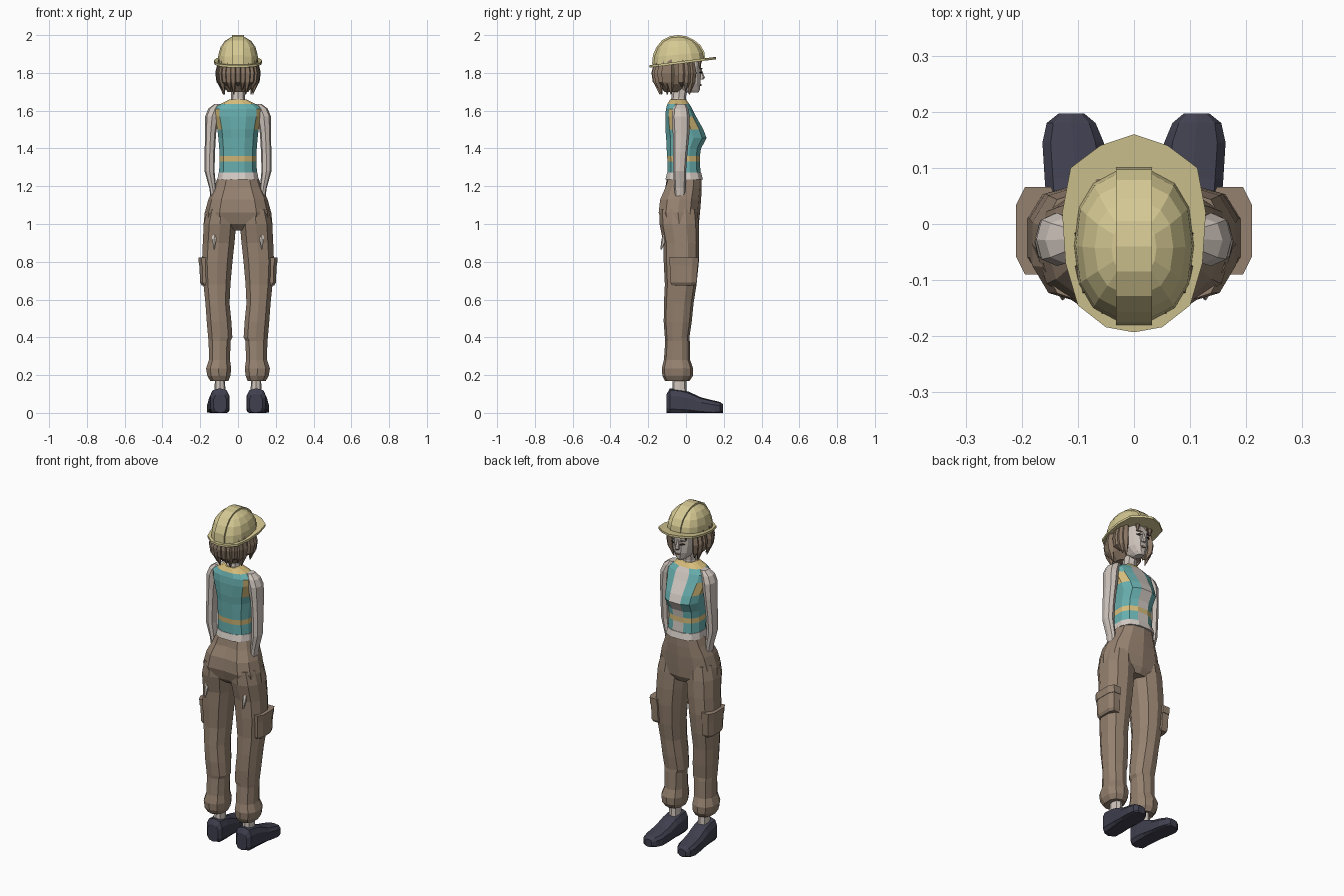
import bpy
import bmesh
from math import sin, cos, pi, copysign, radians
from mathutils import Vector

default_cube = bpy.data.objects.get("Cube")
if default_cube:
    bpy.data.objects.remove(default_cube, do_unlink=True)


def make_material(name, red, green, blue):
    material = bpy.data.materials.new(name)
    material.use_nodes = True
    colour = (red, green, blue, 1)
    material.diffuse_color = colour
    shader = material.node_tree.nodes["Principled BSDF"]
    shader.inputs["Base Color"].default_value = colour
    return material


skin = make_material("pale skin", .62, .55, .50)
shirt = make_material("white shirt", .66, .60, .56)
teal = make_material("teal vest", .14, .43, .43)
trim = make_material("vest yellow trim", .68, .51, .2)
brown = make_material("brown trousers", .30, .22, .16)
navy = make_material("dark navy shoes", .05, .05, .078)
hair_brown = make_material("brown hair", .25, .18, .125)
straw = make_material("straw yellow helmet", .66, .58, .29)
dark = make_material("dark eye", .04, .03, .025)
lip = make_material("lip", .36, .22, .19)


def finish(name, bm, materials, rule=None):
    """Turn a bmesh into a flat shaded object, colouring faces by the rule."""
    bmesh.ops.recalc_face_normals(bm, faces=bm.faces)
    bm.normal_update()
    if rule:
        for face in bm.faces:
            face.material_index = rule(face.calc_center_median(), face.normal)
    mesh = bpy.data.meshes.new(name)
    bm.to_mesh(mesh)
    bm.free()
    for material in materials:
        mesh.materials.append(material)
    item = bpy.data.objects.new(name, mesh)
    bpy.context.collection.objects.link(item)
    return item


def spow(value, power):
    return copysign(abs(value) ** power, value)


def loft(name, rows, materials, sides=10, power=.85, turn=0, side=1,
         along_y=False, rule=None, adjust=None):
    """Skin rings given as (height, x low, x high, depth low, depth high)."""
    bm = bmesh.new()
    rings = []
    for level, a, b, c, d in rows:
        ring = []
        for k in range(sides):
            angle = 2 * pi * (k + turn) / sides
            x = (a + b) / 2 + (b - a) / 2 * spow(sin(angle), power)
            y = (c + d) / 2 + (d - c) / 2 * spow(cos(angle), power)
            point = Vector((x * side, level, y) if along_y else (x * side, y, level))
            ring.append(bm.verts.new(adjust(point) if adjust else point))
        rings.append(ring)
    for low, high in zip(rings, rings[1:]):
        for k in range(sides):
            j = (k + 1) % sides
            bm.faces.new((low[k], low[j], high[j], high[k]))
    bm.faces.new(rings[0])
    bm.faces.new(rings[-1])
    return finish(name, bm, materials, rule)


def centred(rows):
    return [(z, -w, w, back, front) for z, w, back, front in rows]


def prism(name, outline, offset, material):
    """Close an outline swept by an offset vector."""
    bm = bmesh.new()
    face = bm.faces.new([bm.verts.new(p) for p in outline])
    swept = bmesh.ops.extrude_face_region(bm, geom=[face])
    moved = [v for v in swept["geom"] if isinstance(v, bmesh.types.BMVert)]
    bmesh.ops.translate(bm, verts=moved, vec=offset)
    return finish(name, bm, [material])


# Vest with open front strip, waist band, armhole and neck trim
def vest_colour(centre, normal):
    if centre.z > 1.63 or 1.33 < centre.z < 1.36:
        return 1
    if centre.z > 1.49 and abs(normal.x) > .75:
        return 1
    if abs(centre.x) < .02 and centre.y > 0:
        return 2
    return 0


loft("vest", centred([
    (1.26, .104, -.1, .08), (1.33, .1, -.1, .076), (1.36, .1, -.103, .076),
    (1.4, .102, -.105, .082), (1.455, .107, -.108, .112), (1.5, .112, -.112, .095),
    (1.57, .128, -.112, .055), (1.61, .13, -.108, .035), (1.635, .095, -.1, .02),
    (1.66, .045, -.085, 0)]),
    [teal, trim, shirt], sides=12, power=.8, turn=.5, rule=vest_colour)
loft("shirt_hem", centred([(1.235, .112, -.112, .092), (1.272, .106, -.103, .083)]),
     [shirt], sides=12, power=.8, turn=.5)
loft("neck", centred([(1.63, .045, -.085, .005), (1.67, .036, -.077, 0),
                      (1.74, .036, -.07, .01)]), [skin], sides=8)


# Trouser hips with a rear centre crease
def crease(point):
    if abs(point.x) < .001 and point.y < -.1 and point.z < 1.2:
        point.y += .02
    return point


loft("trouser_hips", centred([
    (1.25, .106, -.1, .083), (1.19, .128, -.122, .083), (1.13, .157, -.15, .08),
    (1.06, .176, -.158, .074), (1, .182, -.14, .068), (.965, .12, -.1, .05)]),
    [brown], sides=12, adjust=crease)

# Limbs, built once for each side
for side, label in ((1, "left"), (-1, "right")):
    loft("trouser_leg_" + label, [
        (1.08, .01, .165, -.14, .06), (1, .006, .185, -.14, .068),
        (.9, .015, .19, -.12, .07), (.8, .026, .194, -.118, .068),
        (.68, .037, .186, -.112, .056), (.58, .042, .175, -.117, .04),
        (.48, .032, .168, -.118, .03), (.4, .027, .161, -.112, .018),
        (.38, .037, .158, -.11, .02), (.28, .04, .156, -.117, .022),
        (.235, .033, .172, -.128, .038), (.195, .038, .165, -.125, .036),
        (.168, .05, .148, -.11, .018)], [brown], side=side)
    loft("pocket_" + label, [(.675, .13, .193, -.078, .052), (.69, .13, .203, -.085, .06),
                             (.8, .13, .206, -.09, .066)],
         [brown], sides=8, power=.6, turn=.5, side=side)
    loft("pocket_flap_" + label, [(.78, .13, .208, -.092, .068),
                                  (.822, .13, .212, -.094, .07)],
         [brown], sides=8, power=.6, turn=.5, side=side)
    loft("ankle_" + label, [(.08, .065, .125, -.075, .005), (.2, .07, .122, -.07, 0)],
         [skin], sides=8, side=side)

    # Shoe skinned from heel to toe, with a flat sole
    def flatten(point):
        point.z = max(point.z, 0)
        return point

    loft("shoe_" + label, [
        (-.102, .06, .13, 0, .1), (-.085, .045, .148, -.02, .13),
        (-.03, .042, .152, -.02, .125), (.015, .044, .156, -.02, .112),
        (.08, .047, .161, -.02, .082), (.145, .052, .165, -.02, .066),
        (.18, .067, .157, -.015, .058), (.197, .088, .135, 0, .045)],
        [navy], power=.65, along_y=True, side=side, adjust=flatten)

    # Arm reaching down behind the hip, with fingertip beyond the seat
    loft("arm_" + label, [
        (1.635, .085, .125, -.055, 0), (1.61, .085, .158, -.07, .012),
        (1.57, .1, .174, -.075, .02), (1.48, .116, .174, -.07, .018),
        (1.38, .122, .177, -.068, .008), (1.28, .124, .177, -.068, 0),
        (1.19, .116, .152, -.062, -.002), (1.1, .1, .14, -.06, -.01)],
        [skin], sides=8, side=side)
    loft("fingertip_" + label, [
        (.96, .108, .138, -.115, -.085), (.92, .114, .138, -.13, -.1),
        (.865, .124, .13, -.136, -.128)], [skin], sides=6, side=side)

    # Eye, brow and ear-side features as thin plates
    for part, z, tall, wide, material in (("eye", 1.802, .006, .014, dark),
                                          ("eyebrow", 1.822, .003, .017, hair_brown)):
        prism(part + "_" + label,
              [(side * (.031 + i * wide), .078 - i * .007, z + k * tall)
               for i, k in ((-1, -.4), (0, -1), (1, 0), (0, 1))],
              (0, .006, 0), material)

# Head, nose and mouth
loft("head", centred([
    (1.695, .02, .01, .066), (1.71, .034, -.04, .075), (1.745, .058, -.08, .079),
    (1.79, .068, -.1, .079), (1.84, .074, -.12, .082), (1.9, .07, -.12, .07)]),
    [skin], sides=12, turn=.5)
loft("nose", centred([(1.765, .012, .06, .092), (1.775, .013, .06, .1),
                      (1.82, .005, .06, .082)]), [skin], sides=6)
prism("mouth", [(-.016, .075, 1.736), (0, .075, 1.73), (.016, .075, 1.736),
                (0, .075, 1.742)], (0, .007, 0), lip)

# Hair: a cap behind the face and a ring of pointed locks
loft("hair_cap", centred([
    (1.7, .055, -.115, -.035), (1.74, .088, -.145, .005), (1.79, .1, -.162, .02),
    (1.87, .095, -.155, .03)]), [hair_brown], sides=12)
lock_count = 17
for i in range(lock_count):
    angle = radians(58 + (360 - 116) * i / (lock_count - 1))
    sx, cy = sin(angle), cos(angle)
    tip = 1.685 + .022 * (i % 3)
    rows = []
    for z, reach, size in ((1.87, .9, .02), (1.8, 1.02, .026),
                           (1.75, .98, .022), (tip, .8, .003)):
        x, y = sx * .1 * reach, -.06 + cy * .1 * reach + (.035 if cy > -.2 else 0)
        rows.append((z, x - size * .75, x + size * .75, y - size, y + size))
    loft("hair_lock", rows, [hair_brown], sides=5, power=1)
for x in (-.05, -.018, .035):
    loft("fringe_lock", [(1.825, x - .003, x + .003, .068, .074),
                         (1.875, x - .02, x + .02, .06, .088)],
         [hair_brown], sides=5, power=1)


# Helmet: dome, raised centre rib and tilted brim
def tilt(point):
    point.z += .125 * point.y * max(0, (2 - point.z) / .14)
    return point


loft("helmet_dome", centred([
    (1.86, .107, -.175, .098), (1.9, .104, -.17, .092), (1.94, .092, -.153, .072),
    (1.97, .07, -.125, .04), (1.988, .04, -.09, .005), (1.992, .015, -.06, -.02)]),
    [straw], sides=14, turn=.5, power=.82, adjust=tilt)
rib = [(-.18, 1.845), (-.175, 1.895), (-.157, 1.935), (-.128, 1.972), (-.085, 1.994),
       (-.04, 2), (.005, 1.993), (.045, 1.973), (.078, 1.945), (.097, 1.91), (.102, 1.87)]
prism("helmet_rib", [(-.032, y, z) for y, z in rib], (.064, 0, 0), straw)
half = [(0, .16), (.06, .14), (.113, .1), (.128, .02), (.122, -.07), (.1, -.145),
        (.05, -.184), (0, -.193)]
outline = half + [(-x, y) for x, y in half[-2:0:-1]]
prism("helmet_brim", [(x, y, 1.852 + .125 * y) for x, y in outline], (0, 0, .013), straw)
